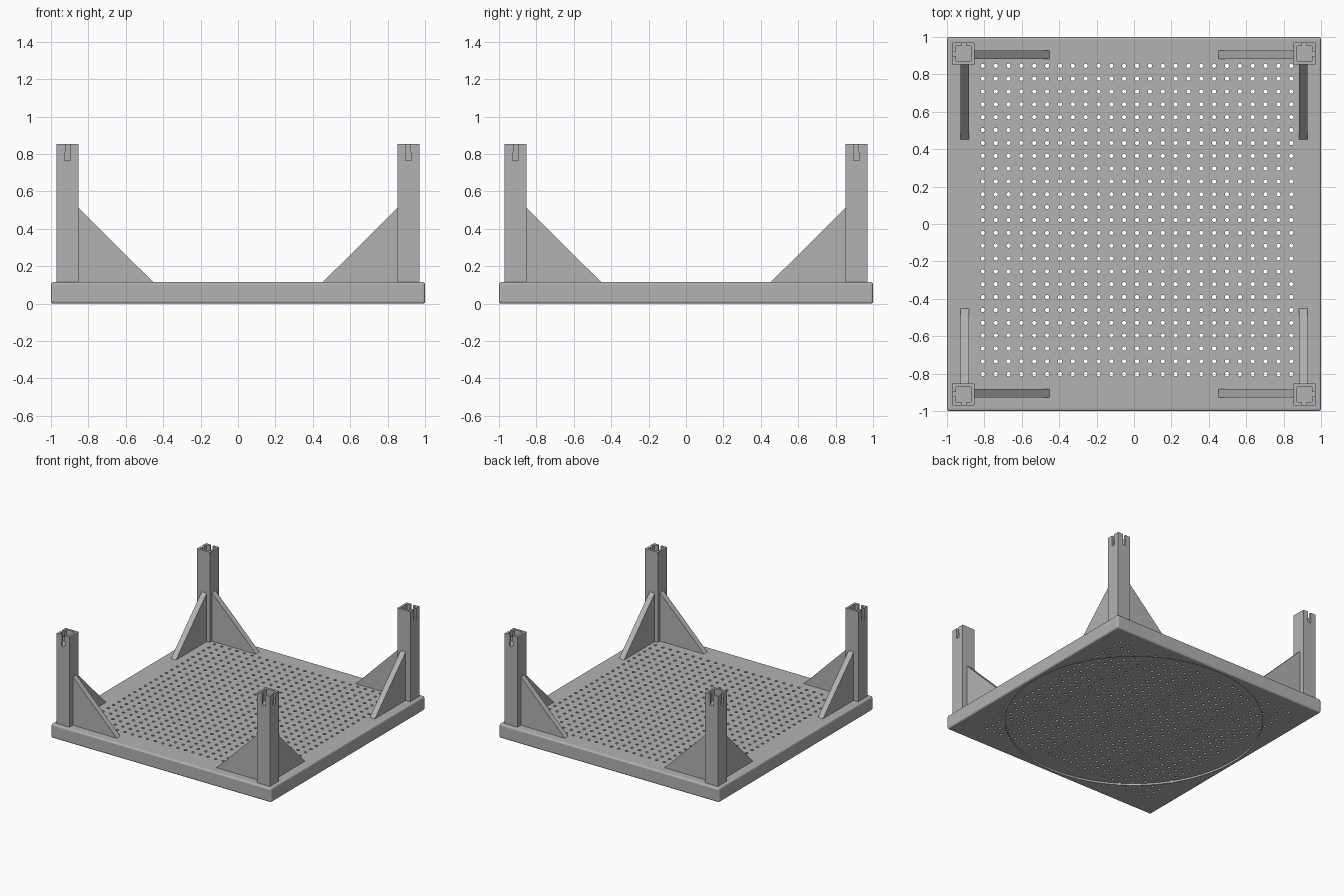
import bpy, bmesh, math
from mathutils import Matrix, Vector

if "Cube" in bpy.data.objects:
    bpy.data.objects.remove(bpy.data.objects["Cube"])

grey = bpy.data.materials.new("plain grey")
grey.diffuse_color = (0.45, 0.45, 0.45, 1)
grey.use_nodes = True
grey.node_tree.nodes["Principled BSDF"].inputs["Base Color"].default_value = grey.diffuse_color

PLATE_TOP, POST_TOP, SLOT_BASE = 0.115, 0.855, 0.765
POST, HALF, WALL = 0.911, 0.0585, 0.018


def finish(name, bm, cutter=False):
    bmesh.ops.recalc_face_normals(bm, faces=bm.faces[:])
    mesh = bpy.data.meshes.new(name)
    bm.to_mesh(mesh)
    bm.free()
    mesh.materials.append(grey)
    obj = bpy.data.objects.new(name, mesh)
    bpy.context.collection.objects.link(obj)
    obj.hide_render = cutter
    return obj


def add_box(bm, lo, hi):
    lo, hi = Vector(lo), Vector(hi)
    size = Matrix.Diagonal((*(hi - lo), 1))
    bmesh.ops.create_cube(bm, size=1, matrix=Matrix.Translation((lo + hi) / 2) @ size)


def add_cylinder(bm, x, y, z0, z1, radius, sides):
    bmesh.ops.create_cone(bm, cap_ends=True, segments=sides, radius1=radius, radius2=radius,
                          depth=z1 - z0, matrix=Matrix.Translation((x, y, (z0 + z1) / 2)))


def add_prism(bm, outline, offset):
    face = bm.faces.new([bm.verts.new(p) for p in outline])
    out = bmesh.ops.extrude_face_region(bm, geom=[face])["geom"]
    bmesh.ops.translate(bm, vec=offset, verts=[v for v in out if isinstance(v, bmesh.types.BMVert)])


def cut(obj, cutter):
    mod = obj.modifiers.new("cut", 'BOOLEAN')
    mod.operation = 'DIFFERENCE'
    mod.solver = 'MANIFOLD'
    mod.object = cutter
    bpy.context.view_layer.objects.active = obj
    bpy.ops.object.modifier_apply(modifier=mod.name)
    bpy.data.objects.remove(cutter)


# Base plate with softened edges
bm = bmesh.new()
add_box(bm, (-1, -1, 0), (1, 1, PLATE_TOP))
bmesh.ops.bevel(bm, geom=bm.edges[:], offset=0.013, segments=3, profile=0.5, affect='EDGES')
plate = finish("base_plate", bm)

# Shallow round recess underneath
bm = bmesh.new()
add_cylinder(bm, 0, 0, -0.05, 0.015, 0.97, 96)
cut(plate, finish("recess_cutter", bm, True))

# Grid of drain holes
bm = bmesh.new()
for i in range(25):
    for j in range(25):
        add_cylinder(bm, -0.808 + i * 0.0687, -0.803 + j * 0.0687, -0.05, 0.2, 0.0115, 12)
cut(plate, finish("hole_cutter", bm, True))

# Four corner posts, each with an open socket, outward slots and two braces
for sx, sy, label in ((-1, -1, "front_left"), (1, -1, "front_right"),
                      (-1, 1, "back_left"), (1, 1, "back_right")):
    cx, cy = sx * POST, sy * POST
    inner = HALF - WALL
    bm = bmesh.new()
    add_box(bm, (cx - HALF, cy - HALF, PLATE_TOP - 0.002), (cx + HALF, cy + HALF, POST_TOP))
    post = finish(label + "_post", bm)

    # Socket in the post top
    bm = bmesh.new()
    add_box(bm, (cx - inner, cy - inner, SLOT_BASE), (cx + inner, cy + inner, 1))
    cut(post, finish("socket_cutter", bm, True))

    # Keyed slots in the two outer walls
    for along_x in (True, False):
        outline = [(-0.016, SLOT_BASE), (0.016, SLOT_BASE), (0.016, 0.8), (0.012, 0.81),
                   (0.012, 1), (-0.012, 1), (-0.012, 0.81), (-0.016, 0.8)]
        bm = bmesh.new()
        if along_x:
            add_prism(bm, [(cx, cy + u, z) for u, z in outline], (sx * 0.1, 0, 0))
        else:
            add_prism(bm, [(cx + u, cy, z) for u, z in outline], (0, sy * 0.1, 0))
        cut(post, finish("slot_cutter", bm, True))

    # Triangular braces running inward along both edges
    profile = [(0.86, PLATE_TOP - 0.002), (0.453, PLATE_TOP - 0.002), (0.453, PLATE_TOP), (0.853, 0.512), (0.86, 0.512)]
    bm = bmesh.new()
    add_prism(bm, [(sx * r, sy * 0.904 - 0.023, z) for r, z in profile], (0, 0.046, 0))
    finish(label + "_brace_x", bm)
    bm = bmesh.new()
    add_prism(bm, [(sx * 0.904 - 0.023, sy * r, z) for r, z in profile], (0.046, 0, 0))
    finish(label + "_brace_y", bm)
